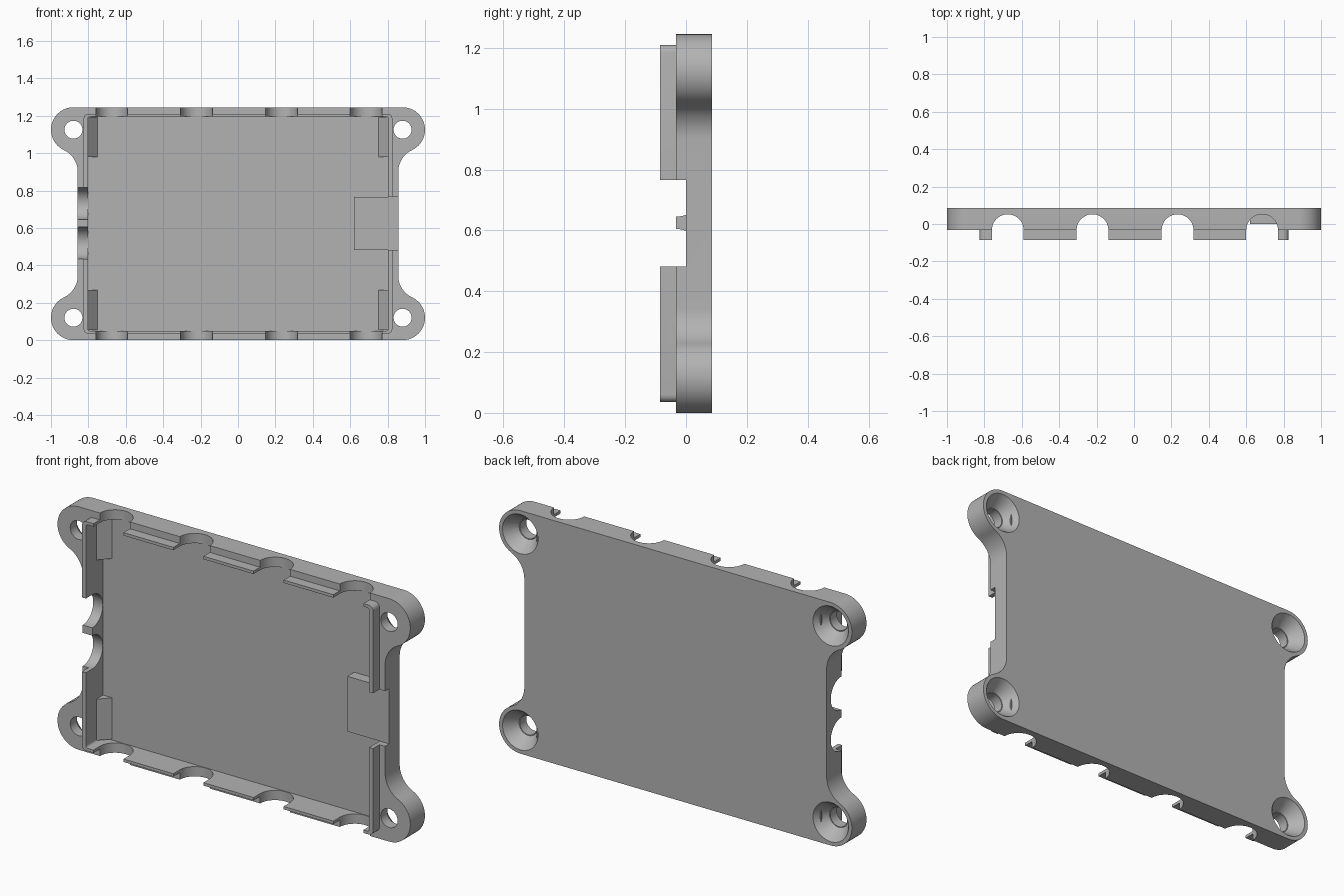
import bpy
import bmesh
from math import sin, cos, radians, atan2, degrees
from mathutils import Matrix, Vector

if "Cube" in bpy.data.objects:
    bpy.data.objects.remove(bpy.data.objects["Cube"], do_unlink=True)

H = 1.245                                  # overall height
BACK, FLOOR, RIM, LIP = 0.085, 0.055, -0.033, -0.085
EAR_X, EAR_Z, EAR_R = 0.88, 0.12, 0.12
SIDE_X = 0.857                             # straight side of the plate
NOTCH_R = 0.085

grey = bpy.data.materials.new("plain grey")
grey.use_nodes = True
grey.diffuse_color = (0.45, 0.45, 0.45, 1)
grey.node_tree.nodes["Principled BSDF"].inputs["Base Color"].default_value = (0.45, 0.45, 0.45, 1)


def make_object(name, bm):
    bmesh.ops.recalc_face_normals(bm, faces=bm.faces)
    mesh = bpy.data.meshes.new(name)
    bm.to_mesh(mesh)
    bm.free()
    mesh.materials.append(grey)
    obj = bpy.data.objects.new(name, mesh)
    bpy.context.collection.objects.link(obj)
    return obj


def prism(name, points, axis, start, end):
    """Extrude a 2D outline along an axis."""
    place = {"x": lambda u, v: (start, u, v),
             "y": lambda u, v: (u, start, v),
             "z": lambda u, v: (u, v, start)}[axis]
    bm = bmesh.new()
    face = bm.faces.new([bm.verts.new(place(u, v)) for u, v in points])
    out = bmesh.ops.extrude_face_region(bm, geom=[face])
    step = Vector([(end - start) * (a == axis) for a in "xyz"])
    bmesh.ops.translate(bm, vec=step, verts=[g for g in out["geom"] if isinstance(g, bmesh.types.BMVert)])
    return make_object(name, bm)


def arc(cu, cv, r, a0, a1, n):
    angles = [radians(a0 + (a1 - a0) * i / n) for i in range(n + 1)]
    return [(cu + r * cos(a), cv + r * sin(a)) for a in angles]


def rounded_rect(half_width, low, high, r):
    pts = []
    corners = [(half_width - r, low + r), (half_width - r, high - r),
               (r - half_width, high - r), (r - half_width, low + r)]
    for i, (u, v) in enumerate(corners):
        pts += arc(u, v, r, 90 * i - 90, 90 * i, 5)
    return pts


def rect(u0, u1, v0, v1):
    return [(u0, v0), (u1, v0), (u1, v1), (u0, v1)]


def cone(name, x, z, y0, y1, r0, r1):
    bm = bmesh.new()
    bmesh.ops.create_cone(bm, cap_ends=True, segments=40, radius1=r0, radius2=r1, depth=y1 - y0,
                          matrix=Matrix.Translation((x, (y0 + y1) / 2, z)) @ Matrix.Rotation(radians(-90), 4, "X"))
    return make_object(name, bm)


def combine(target, tool, operation="DIFFERENCE"):
    """Apply a boolean and discard the tool."""
    mod = target.modifiers.new("combine", "BOOLEAN")
    mod.operation, mod.solver, mod.object = operation, "EXACT", tool
    bpy.context.view_layer.update()
    graph = bpy.context.evaluated_depsgraph_get()
    mesh = bpy.data.meshes.new_from_object(target.evaluated_get(graph))
    target.modifiers.clear()
    target.data = mesh
    bpy.data.objects.remove(tool, do_unlink=True)


# Plate outline: round ear blending through a fillet into the side
fillet_z = 0.345
dx, dz = SIDE_X - EAR_X, fillet_z - EAR_Z
fillet_r = (dx * dx + dz * dz - EAR_R ** 2) / (2 * (EAR_R - dx))
blend = degrees(atan2(dz, dx + fillet_r))
quarter = arc(EAR_X, EAR_Z, EAR_R, -90, blend, 24)
quarter += arc(SIDE_X + fillet_r, fillet_z, fillet_r, 180 + blend, 180, 12)[1:]
right_half = quarter + [(x, H - z) for x, z in reversed(quarter)]
outline = right_half + [(-x, z) for x, z in reversed(right_half)]
tray = prism("tray", outline, "y", RIM, BACK)

# Raised lip, then the cavity through both
combine(tray, prism("lip", rounded_rect(0.825, 0.035, H - 0.035, 0.025), "y", LIP, 0.02), "UNION")
combine(tray, prism("cavity", rounded_rect(0.803, 0.05, H - 0.05, 0.012), "y", -0.2, FLOOR))

# Cable notches through the top and bottom walls
for x in (-0.675, -0.222, 0.233, 0.685):
    arch = [(x + NOTCH_R, -0.2)] + arc(x, RIM, NOTCH_R, 0, 180, 24) + [(x - NOTCH_R, -0.2)]
    combine(tray, prism("cable_notch", arch, "z", -0.1, H + 0.1))

# Double notch in the side wall, with the lip removed above it
double = [(-0.2, 0.435)]
for z in (0.52, 0.73):
    double += arc(RIM, z, NOTCH_R, -90, 90, 24)
double += [(-0.2, 0.815)]
combine(tray, prism("side_notch", double, "x", -0.95, -0.7))

# Connector gap in the opposite wall
combine(tray, prism("connector_gap", rect(0.6, 0.95, 0.482, 0.765), "y", -0.2, 0))

# Countersunk screw holes
for x in (-EAR_X, EAR_X):
    for z in (EAR_Z, H - EAR_Z):
        combine(tray, cone("screw_hole", x, z, -0.2, 0.2, 0.048, 0.048))
        combine(tray, cone("countersink", x, z, 0.02, 0.095, 0.052, 0.108))

# Connector rest behind the gap
parts = [tray, prism("connector_rest", rect(0.62, 0.803, 0.482, 0.765), "y", 0, FLOOR + 0.005)]

# Sloped corner wedges against the side walls
for side, label in ((-1, "right"), (1, "left")):
    profile = [(side * 0.806, 0), (side * 0.803, 0), (side * 0.752, FLOOR),
               (side * 0.752, FLOOR + 0.003), (side * 0.806, FLOOR + 0.003)]
    for low, level in ((0.055, "lower"), (0.98, "upper")):
        parts.append(prism(f"{level}_{label}_wedge", profile, "z", low, low + 0.212))

# Smooth curves with sharp edges kept
bpy.ops.object.select_all(action="DESELECT")
for part in parts:
    part.select_set(True)
bpy.context.view_layer.objects.active = tray
bpy.ops.object.shade_smooth_by_angle(angle=radians(30))
